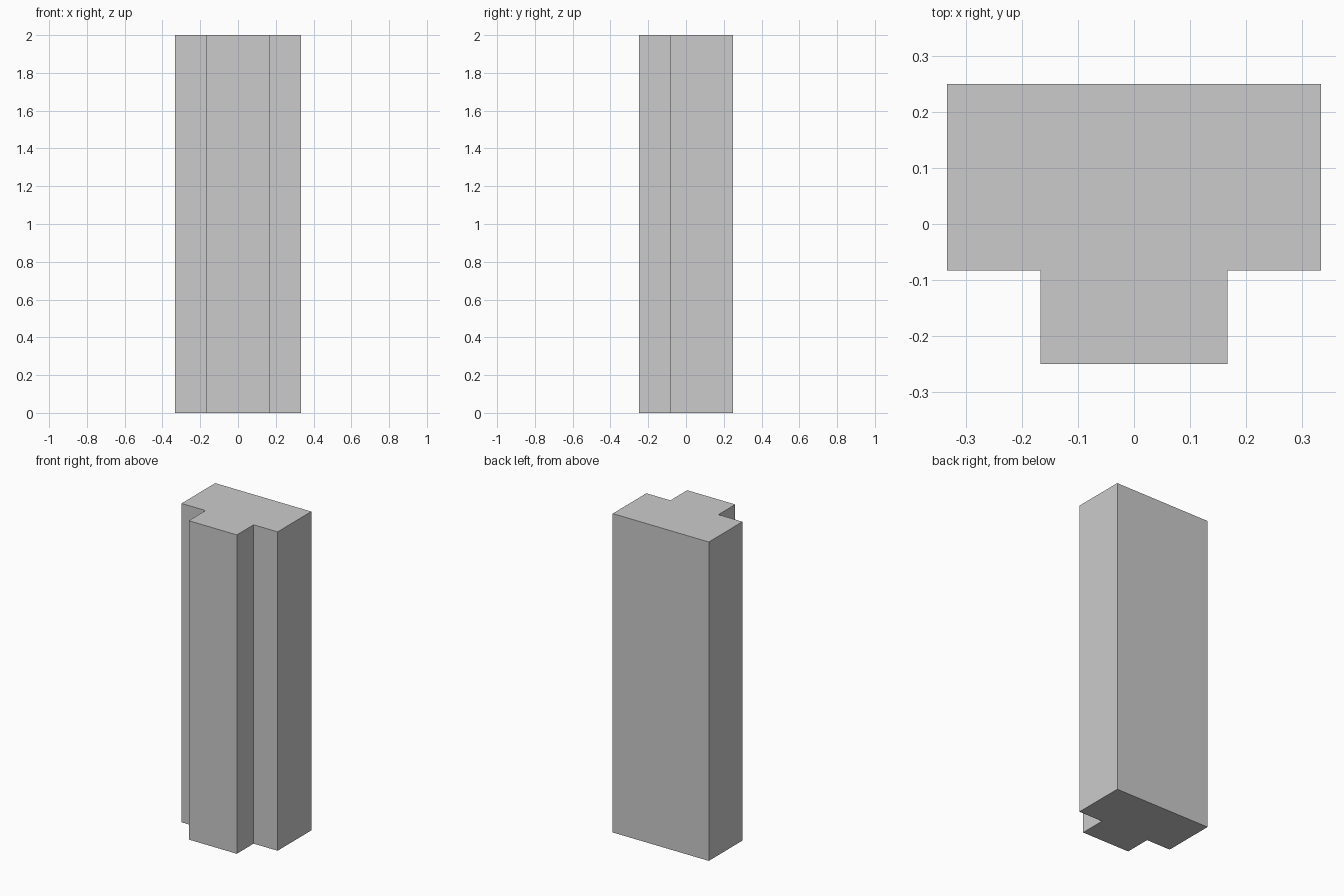
import bpy
import bmesh

if "Cube" in bpy.data.objects:
    bpy.data.objects.remove(bpy.data.objects["Cube"])

HEIGHT = 2.0
WIDE, NARROW = 1 / 3, 1 / 6            # half widths of the back slab and front rib
BACK, STEP, FRONT = 0.25, -1 / 12, -0.25

# T-shaped cross-section: right half, mirrored to the left
right = [(NARROW, FRONT), (NARROW, STEP), (WIDE, STEP), (WIDE, BACK)]
profile = right + [(-x, y) for x, y in reversed(right)]

# Extrude the profile upwards into the column
bm = bmesh.new()
base = bm.faces.new([bm.verts.new((x, y, 0)) for x, y in profile])
top = bmesh.ops.extrude_face_region(bm, geom=[base], use_keep_orig=True)
bmesh.ops.translate(bm, vec=(0, 0, HEIGHT),
                    verts=[v for v in top["geom"] if isinstance(v, bmesh.types.BMVert)])
bmesh.ops.recalc_face_normals(bm, faces=bm.faces)

mesh = bpy.data.meshes.new("t_column")
bm.to_mesh(mesh)
bm.free()
bpy.context.collection.objects.link(bpy.data.objects.new("t_column", mesh))
